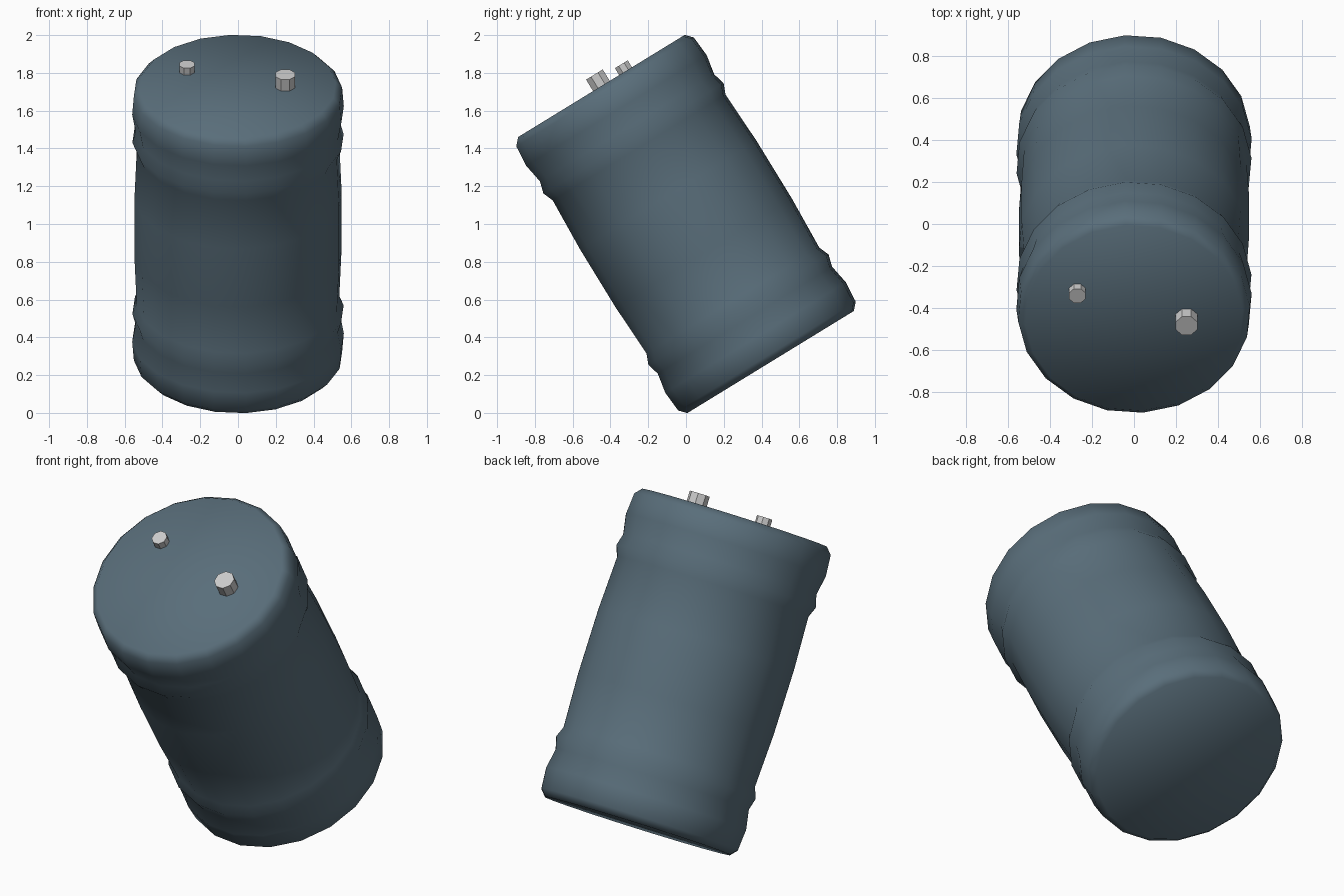
import bpy, bmesh
from math import cos, sin, radians, tau
from mathutils import Matrix

if "Cube" in bpy.data.objects:
    bpy.data.objects.remove(bpy.data.objects["Cube"])

# Whole barrel leans towards the front, centred at height 1
TILT = Matrix.Translation((0, 0, 1)) @ Matrix.Rotation(radians(31.5), 4, 'X')


def make_object(name, bm):
    bmesh.ops.recalc_face_normals(bm, faces=bm.faces)
    mesh = bpy.data.meshes.new(name)
    bm.to_mesh(mesh)
    bm.free()
    obj = bpy.data.objects.new(name, mesh)
    bpy.context.collection.objects.link(obj)
    return obj


# Barrel body: mirrored profile (radius, distance from the middle), 20 sides
half = [(0.519, 0.857), (0.553, 0.82), (0.562, 0.705), (0.543, 0.597),
        (0.561, 0.532), (0.538, 0.475), (0.55, 0.18)]
profile = half + [(r, -h) for r, h in reversed(half)]
SIDES = 20
bm = bmesh.new()
rings = []
for r, h in profile:
    angles = [radians(4.5) + tau * i / SIDES for i in range(SIDES)]
    rings.append([bm.verts.new((r * cos(a), r * sin(a), h)) for a in angles])
for upper, lower in zip(rings, rings[1:]):
    for i in range(SIDES):
        j = (i + 1) % SIDES
        bm.faces.new((upper[i], upper[j], lower[j], lower[i]))

# Fan caps at both ends
for ring, h in ((rings[0], 0.857), (rings[-1], -0.857)):
    centre = bm.verts.new((0, 0, h))
    for i in range(SIDES):
        bm.faces.new((centre, ring[i], ring[(i + 1) % SIDES]))
for face in bm.faces:
    face.smooth = True
bm.transform(TILT)
barrel = make_object("barrel_body", bm)
paint = bpy.data.materials.new("slate_blue_paint")
paint.diffuse_color = (0.1, 0.155, 0.195, 1)
paint.use_nodes = True
paint.node_tree.nodes["Principled BSDF"].inputs["Base Color"].default_value = paint.diffuse_color
barrel.data.materials.append(paint)

# Octagonal bungs on the lid
for name, x, y, radius, top in (("large_bung", 0.25, 0.0, 0.056, 0.928),
                                ("small_bung", -0.27, 0.15, 0.043, 0.9)):
    bm = bmesh.new()
    base = 0.84
    place = Matrix.Translation((x, y, (base + top) / 2)) @ Matrix.Rotation(radians(22.5), 4, 'Z')
    bmesh.ops.create_cone(bm, cap_ends=True, segments=8, radius1=radius,
                          radius2=radius, depth=top - base, matrix=TILT @ place)
    make_object(name, bm)
